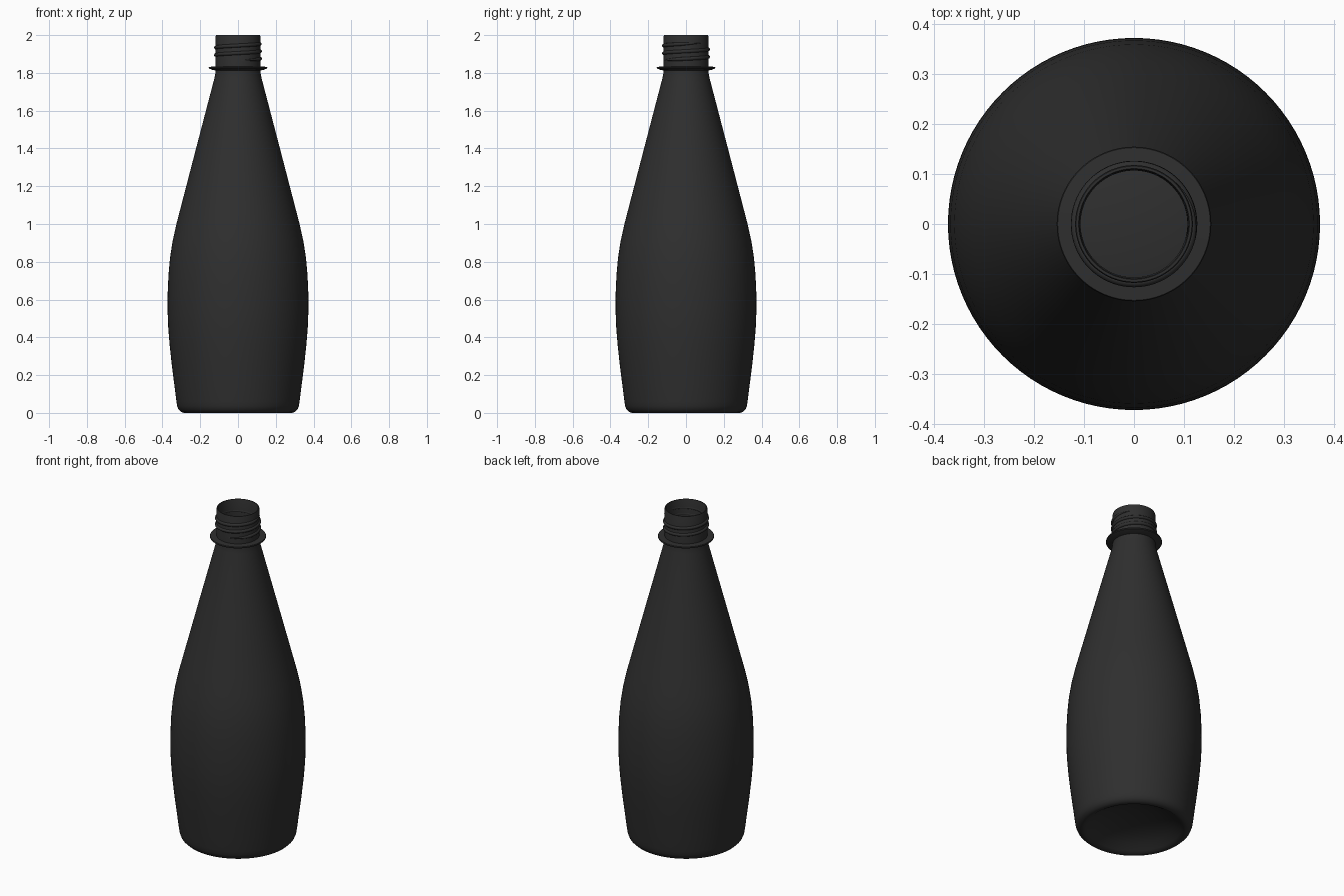
import bpy, bmesh, math

if "Cube" in bpy.data.objects:
    bpy.data.objects.remove(bpy.data.objects["Cube"])

mat = bpy.data.materials.new("charcoal black")
mat.diffuse_color = (0.028, 0.028, 0.028, 1)
mat.use_nodes = True
mat.node_tree.nodes["Principled BSDF"].inputs["Base Color"].default_value = mat.diffuse_color


def finish(obj, angle=40):
    obj.data.materials.clear()
    obj.data.materials.append(mat)
    bpy.ops.object.select_all(action='DESELECT')
    obj.select_set(True)
    bpy.context.view_layer.objects.active = obj
    bpy.ops.object.shade_smooth_by_angle(angle=math.radians(angle))


def lathe(name, profile, steps=96, closed=False):
    """Spin an (r, z) profile around the z axis."""
    bm = bmesh.new()
    vs = [bm.verts.new((r, 0, z)) for r, z in profile]
    es = [bm.edges.new(p) for p in zip(vs, vs[1:])]
    if closed:
        es.append(bm.edges.new((vs[-1], vs[0])))
    bmesh.ops.spin(bm, geom=vs + es, cent=(0, 0, 0), axis=(0, 0, 1),
                   angle=2 * math.pi, steps=steps)
    bmesh.ops.remove_doubles(bm, verts=bm.verts, dist=1e-5)
    bmesh.ops.recalc_face_normals(bm, faces=bm.faces)
    me = bpy.data.meshes.new(name)
    bm.to_mesh(me)
    bm.free()
    obj = bpy.data.objects.new(name, me)
    bpy.context.collection.objects.link(obj)
    finish(obj)
    return obj


# bottle body: hollow base, belly, shoulder cone, neck, rim, then the inner wall
hollow = [(0, 0.08), (0.08, 0.076), (0.16, 0.06), (0.22, 0.036), (0.26, 0.01)]
outside = [(0.275, 0.001), (0.287, 0.0), (0.302, 0.005), (0.315, 0.018),
           (0.322, 0.036), (0.326, 0.06), (0.336, 0.14), (0.35, 0.25),
           (0.362, 0.36), (0.370, 0.46), (0.373, 0.55), (0.372, 0.64),
           (0.368, 0.73), (0.360, 0.82), (0.346, 0.91), (0.326, 1.0),
           (0.300, 1.1), (0.222, 1.4), (0.124, 1.775), (0.119, 1.80)]
rim = [(0.118, 1.82), (0.118, 1.995), (0.116, 2.0), (0.111, 2.0), (0.109, 1.995)]
inside = [(0.109, 1.80), (0.212, 1.4), (0.316, 1.0), (0.350, 0.82),
          (0.363, 0.55), (0.340, 0.25), (0.314, 0.05), (0.28, 0.015),
          (0.22, 0.046), (0.16, 0.07), (0.08, 0.086), (0, 0.09)]
lathe("bottle_body", hollow + outside + rim + inside)

# support flange under the thread
lathe("neck_flange", [(0.114, 1.812), (0.135, 1.816), (0.153, 1.823),
                      (0.155, 1.827), (0.153, 1.832), (0.114, 1.834)], closed=True)

# screw thread: helix with tapered ends
turns, n = 2.4, 180
curve = bpy.data.curves.new("thread_path", 'CURVE')
curve.dimensions = '3D'
curve.bevel_depth = 0.010
curve.bevel_resolution = 2
curve.use_fill_caps = True
sp = curve.splines.new('POLY')
sp.points.add(n)
for i, p in enumerate(sp.points):
    t = i / n
    a = -math.pi / 2 + t * turns * 2 * math.pi
    p.co = (0.117 * math.cos(a), 0.117 * math.sin(a), 1.865 + 0.095 * t, 1)
    p.radius = max(0.1, min(1, t / 0.08, (1 - t) / 0.08))
tmp = bpy.data.objects.new("thread_path", curve)
bpy.context.collection.objects.link(tmp)
bpy.context.view_layer.update()
dg = bpy.context.evaluated_depsgraph_get()
mesh = bpy.data.meshes.new_from_object(tmp.evaluated_get(dg))
bpy.data.objects.remove(tmp)
thread = bpy.data.objects.new("screw_thread", mesh)
bpy.context.collection.objects.link(thread)
finish(thread, 60)
